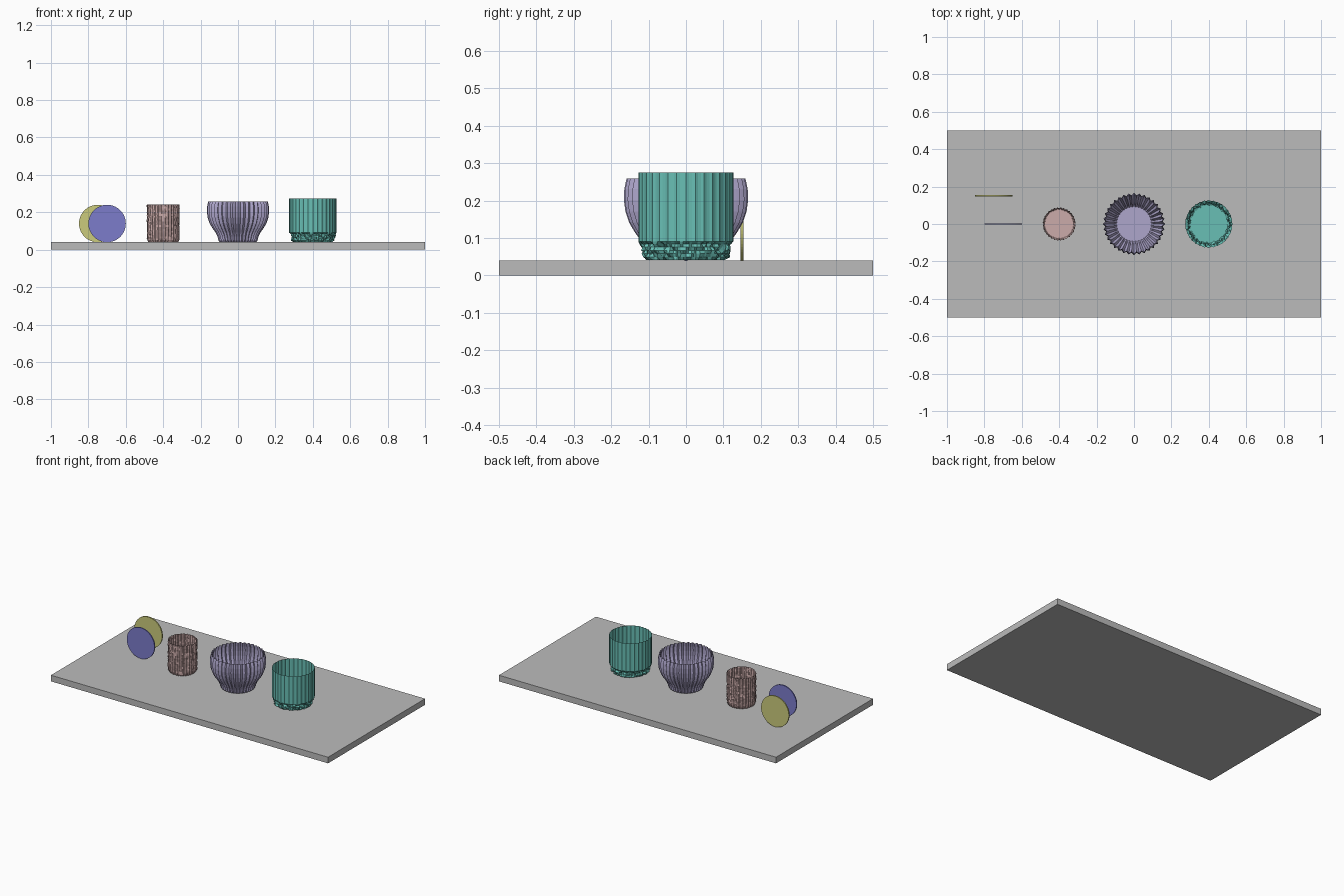
import bpy, bmesh, math, random
from mathutils import Matrix

if "Cube" in bpy.data.objects:
    bpy.data.objects.remove(bpy.data.objects["Cube"])

random.seed(4)


def mat(name, rgb):
    m = bpy.data.materials.new(name)
    m.diffuse_color = (*rgb, 1)
    m.use_nodes = True
    m.node_tree.nodes["Principled BSDF"].inputs["Base Color"].default_value = m.diffuse_color
    return m


def finish(bm, name, material, loc=(0, 0, 0)):
    me = bpy.data.meshes.new(name)
    bm.to_mesh(me)
    bm.free()
    me.materials.append(material)
    ob = bpy.data.objects.new(name, me)
    ob.location = loc
    bpy.context.collection.objects.link(ob)
    return ob


def vessel(name, material, x, heights, segs, radius):
    """Open thin-walled pot: radius(row, seg, z) gives the wall, the first ring is capped."""
    bm = bmesh.new()
    rings = []
    for i, z in enumerate(heights):
        ring = []
        for j in range(segs):
            a = math.tau * j / segs
            r = radius(i, j, z)
            ring.append(bm.verts.new((r * math.cos(a), r * math.sin(a), z)))
        rings.append(ring)
    for lo, hi in zip(rings, rings[1:]):
        for j in range(segs):
            k = (j + 1) % segs
            bm.faces.new((lo[j], lo[k], hi[k], hi[j]))
    bm.faces.new(rings[0][::-1])
    return finish(bm, name, material, (x, 0, 0.041))


def interp(profile, z):
    for (z0, r0), (z1, r1) in zip(profile, profile[1:]):
        if z <= z1:
            return r0 + (r1 - r0) * (z - z0) / (z1 - z0)
    return profile[-1][1]


grey = mat("slab_grey", (0.5, 0.5, 0.5))
yellow = mat("disc_yellow", (0.6, 0.6, 0.2))
blue = mat("disc_blue", (0.2, 0.2, 0.6))
pink = mat("cup_pink", (0.6, 0.41, 0.4))
lavender = mat("bowl_lavender", (0.42, 0.38, 0.6))
teal = mat("pot_teal", (0.14, 0.52, 0.46))

# Slab
bm = bmesh.new()
bmesh.ops.create_cube(bm, size=1)
bmesh.ops.scale(bm, vec=(2, 1, 0.04), verts=bm.verts)
finish(bm, "slab", grey, (0, 0, 0.02))

# Upright discs
for name, m, x, y in (("back_disc", yellow, -0.75, 0.15), ("front_disc", blue, -0.70, 0.0)):
    bm = bmesh.new()
    bmesh.ops.create_cone(bm, cap_ends=True, segments=64, radius1=0.1, radius2=0.1,
                          depth=0.008, matrix=Matrix.Rotation(math.pi / 2, 4, 'X'))
    finish(bm, name, m, (x, y, 0.14))

# Cup with bark-like ridges
def bark(i, j, z):
    base = interp([(0, 0.078), (0.012, 0.085), (0.2, 0.0855)], z)
    ridge = 0.002 if j % 2 else -0.002
    return base + ridge + random.uniform(-0.0018, 0.0018)

vessel("bark_cup", pink, -0.4, [0.2 * i / 20 for i in range(21)], 64, bark)

# Ribbed bowl
bowl_profile = [(0, 0.093), (0.008, 0.101), (0.03, 0.106), (0.05, 0.115), (0.075, 0.132),
                (0.1, 0.146), (0.13, 0.156), (0.16, 0.16), (0.19, 0.159), (0.218, 0.153)]

def ribs(i, j, z):
    swell = 0.003 + 0.003 * min(1, z / 0.1)
    return interp(bowl_profile, z) + swell * math.cos(math.tau * j / 4)

vessel("ribbed_bowl", lavender, 0, [p[0] for p in bowl_profile], 36 * 4, ribs)

# Pot with a fluted wall and a rough foot
def rough(i, j, z):
    if z < 0.001:
        return 0.1 + random.uniform(-0.005, 0.006)
    if z < 0.045:
        return interp([(0, 0.108), (0.045, 0.117)], z) + random.uniform(-0.011, 0.009)
    return 0.1255 + 0.0018 * math.cos(math.tau * j / 3)

foot = [0, 0.008, 0.017, 0.026, 0.035, 0.043]
vessel("rough_pot", teal, 0.4, foot + [0.05, 0.1, 0.17, 0.228, 0.234], 96, rough)
